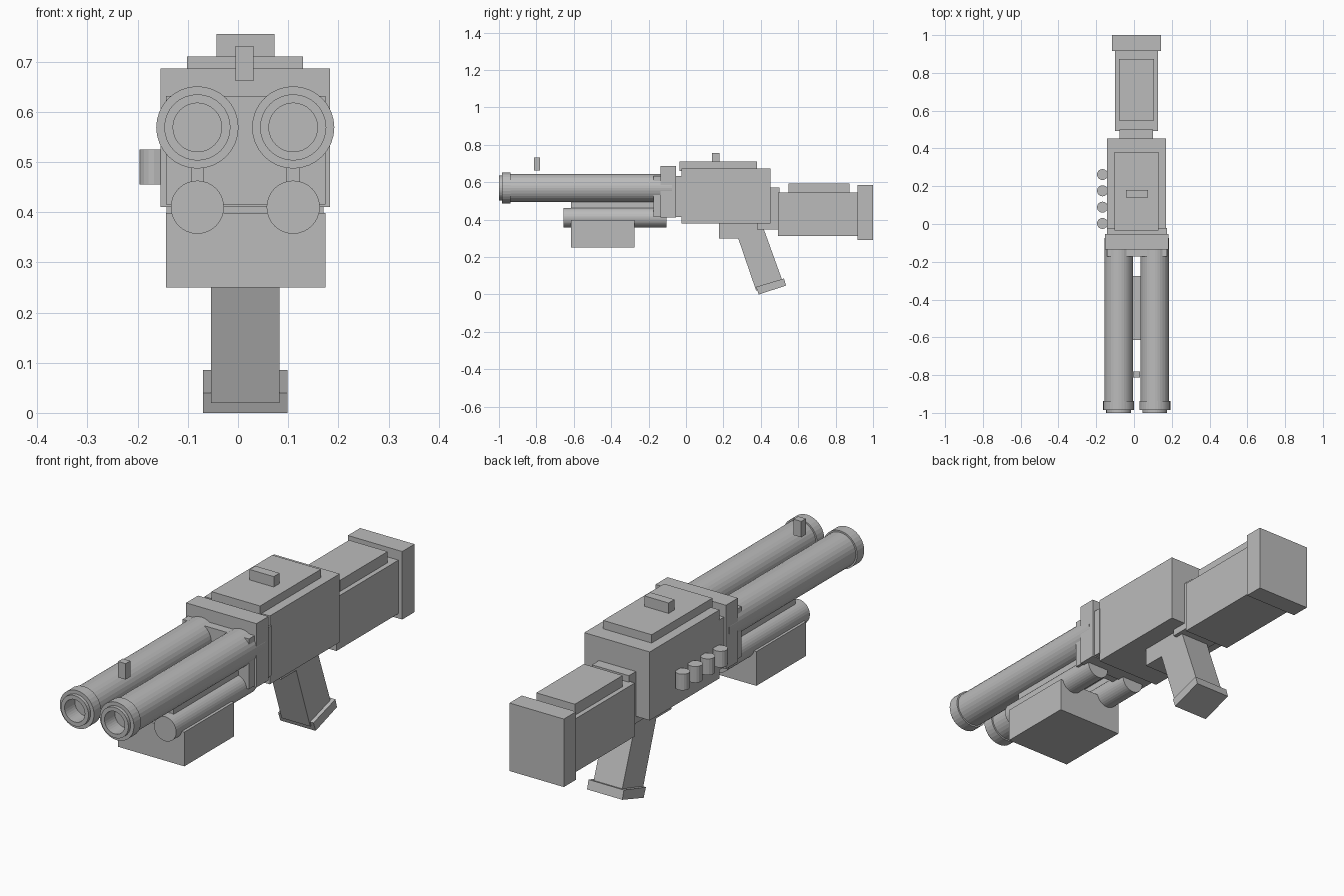
import bpy, bmesh, math
from mathutils import Matrix, Vector

if "Cube" in bpy.data.objects:
    bpy.data.objects.remove(bpy.data.objects["Cube"], do_unlink=True)

grey = bpy.data.materials.new("plain grey")
grey.use_nodes = True
colour = (0.5, 0.5, 0.5, 1)
grey.diffuse_color = colour
grey.node_tree.nodes["Principled BSDF"].inputs["Base Color"].default_value = colour


def finish(name, bm):
    bmesh.ops.recalc_face_normals(bm, faces=bm.faces)
    mesh = bpy.data.meshes.new(name)
    bm.to_mesh(mesh)
    bm.free()
    mesh.materials.append(grey)
    obj = bpy.data.objects.new(name, mesh)
    bpy.context.collection.objects.link(obj)
    return obj


def box(name, x, y, z):
    bm = bmesh.new()
    size = Vector((x[1] - x[0], y[1] - y[0], z[1] - z[0]))
    centre = Vector((sum(x), sum(y), sum(z))) / 2
    bmesh.ops.create_cube(bm, matrix=Matrix.Translation(centre) @ Matrix.Diagonal(size).to_4x4())
    return finish(name, bm)


def side_prism(name, x, profile):
    """Extrude a (y, z) outline across the width."""
    bm = bmesh.new()
    face = bm.faces.new([bm.verts.new((x[0], y, z)) for y, z in profile])
    out = bmesh.ops.extrude_face_region(bm, geom=[face])
    moved = [v for v in out["geom"] if isinstance(v, bmesh.types.BMVert)]
    bmesh.ops.translate(bm, vec=(x[1] - x[0], 0, 0), verts=moved)
    return finish(name, bm)


def turned(name, x, z, profile, sides=32):
    """Revolve a (radius, y) outline about an axis along y, capping both ends."""
    bm = bmesh.new()
    rings = []
    for r, y in profile:
        angles = [2 * math.pi * i / sides for i in range(sides)]
        rings.append([bm.verts.new((x + r * math.cos(a), y, z + r * math.sin(a))) for a in angles])
    for a, b in zip(rings, rings[1:]):
        for i in range(sides):
            j = (i + 1) % sides
            bm.faces.new((a[i], a[j], b[j], b[i]))
    bm.faces.new(rings[0])
    bm.faces.new(rings[-1])
    return finish(name, bm)


# Receiver, its lid and the rear sight
box("receiver", (-0.143, 0.17), (-0.025, 0.452), (0.378, 0.674))
box("receiver_lid", (-0.102, 0.13), (-0.035, 0.38), (0.66, 0.71))
box("rear_sight", (-0.043, 0.073), (0.14, 0.18), (0.70, 0.755))

# Barrel clamp
box("clamp_collar", (-0.154, 0.183), (-0.135, -0.053), (0.41, 0.686))
box("clamp_block", (-0.144, 0.174), (-0.173, -0.02), (0.415, 0.632))

# Twin barrels with bored muzzles, lower tubes and spacers
barrel_outline = [(0.0485, -0.93), (0.0485, -1), (0.066, -1), (0.066, -0.985),
                  (0.082, -0.985), (0.082, -0.937), (0.075, -0.937), (0.075, -0.075)]
for side, x in (("right", -0.081), ("left", 0.11)):
    turned(side + "_barrel", x, 0.569, barrel_outline)
    turned(side + "_lower_tube", x, 0.41, [(0.053, -0.655), (0.053, -0.105)])
    box(side + "_spacer", (x - 0.013, x + 0.013), (-0.615, -0.16), (0.44, 0.51))
box("front_sight", (-0.005, 0.031), (-0.812, -0.78), (0.662, 0.731))
box("fore_grip", (-0.144, 0.174), (-0.615, -0.275), (0.25, 0.398))

# Stock
box("stock_neck", (-0.077, 0.1), (0.38, 0.5), (0.348, 0.572))
box("stock", (-0.1, 0.126), (0.492, 0.92), (0.313, 0.544))
box("stock_cheek_plate", (-0.08, 0.105), (0.547, 0.873), (0.53, 0.592))
box("butt_plate", (-0.116, 0.144), (0.916, 1.0), (0.292, 0.586))

# Slanted pistol grip with its cap and the trigger block
box("trigger_block", (-0.054, 0.083), (0.177, 0.376), (0.298, 0.385))
side_prism("pistol_grip", (-0.054, 0.083),
           [(0.25, 0.385), (0.403, 0.385), (0.513, 0.08), (0.375, 0.02)])
side_prism("grip_cap", (-0.07, 0.099),
           [(0.374, 0.04), (0.524, 0.085), (0.535, 0.047), (0.389, 0.0)])

# Spare shells on the right side
for i in range(4):
    bm = bmesh.new()
    bmesh.ops.create_cone(bm, cap_ends=True, segments=16, radius1=0.029, radius2=0.029,
                          depth=0.07, matrix=Matrix.Translation((-0.167, 0.003 + i * 0.0863, 0.49)))
    finish(f"spare_shell_{i + 1}", bm)
